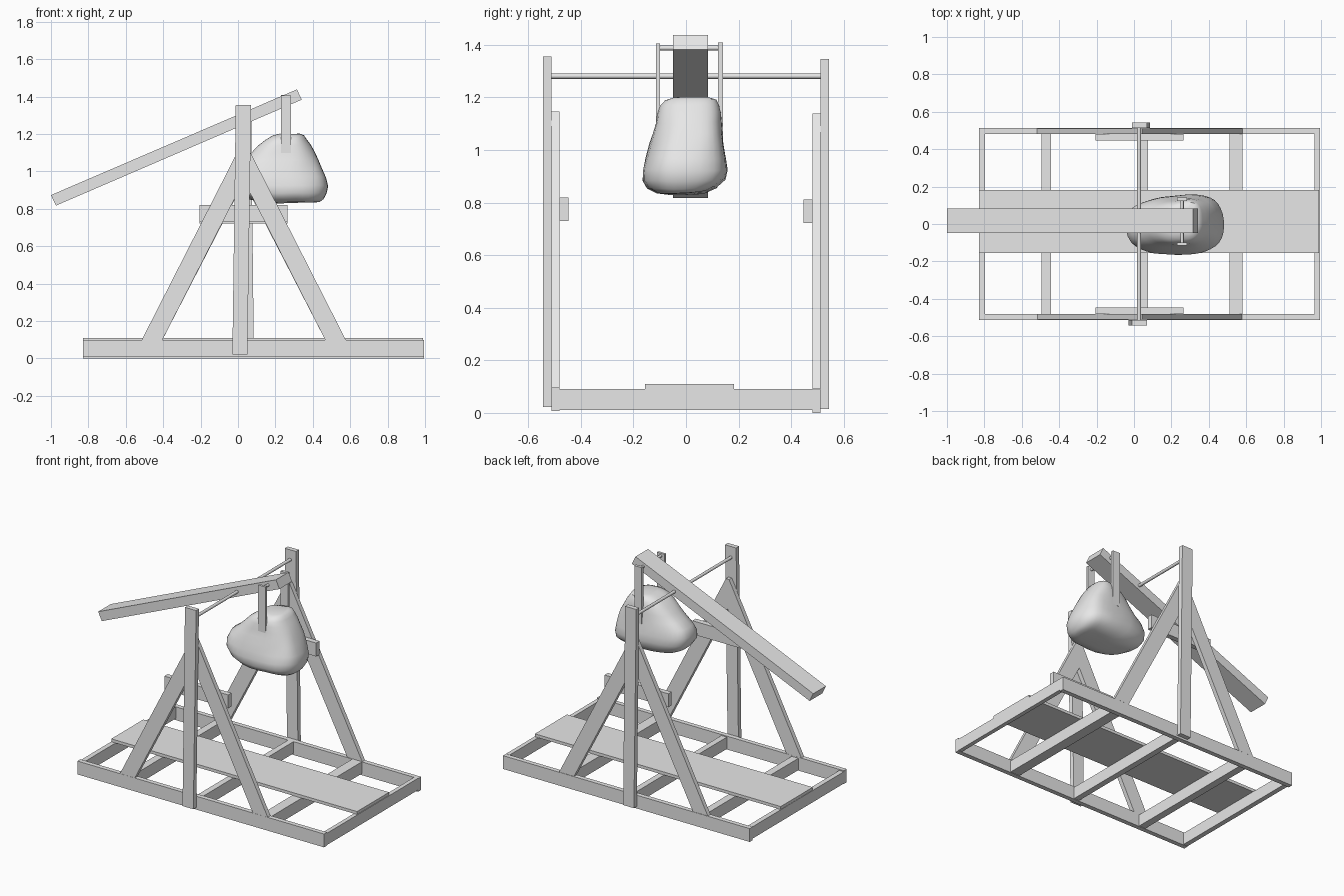
import bpy, bmesh, math, random
from mathutils import Vector, noise

if "Cube" in bpy.data.objects:
    bpy.data.objects.remove(bpy.data.objects["Cube"])

random.seed(4)
grey = bpy.data.materials.new("plain grey")
grey.diffuse_color = (0.8, 0.8, 0.8, 1)
grey.use_nodes = True
grey.node_tree.nodes["Principled BSDF"].inputs["Base Color"].default_value = grey.diffuse_color


def finish(name, bm):
    bmesh.ops.recalc_face_normals(bm, faces=bm.faces)
    me = bpy.data.meshes.new(name)
    bm.to_mesh(me)
    bm.free()
    me.materials.append(grey)
    ob = bpy.data.objects.new(name, me)
    bpy.context.collection.objects.link(ob)
    return ob


def prism(name, profile, y0, y1):
    """Extrude an x/z outline along y."""
    bm = bmesh.new()
    a = [bm.verts.new((x, y0, z)) for x, z in profile]
    b = [bm.verts.new((x, y1, z)) for x, z in profile]
    bm.faces.new(a)
    bm.faces.new(b[::-1])
    n = len(a)
    for i in range(n):
        j = (i + 1) % n
        bm.faces.new((a[i], b[i], b[j], a[j]))
    return finish(name, bm)


def box(name, x0, x1, y0, y1, z0, z1):
    return prism(name, [(x0, z0), (x1, z0), (x1, z1), (x0, z1)], y0, y1)


def rod(name, x, z, y0, y1, r, sides=16):
    pts = [(x + r * math.cos(i * math.tau / sides), z + r * math.sin(i * math.tau / sides))
           for i in range(sides)]
    ob = prism(name, pts, y0, y1)
    smooth(ob)
    return ob


def smooth(ob, angle=40):
    bpy.ops.object.select_all(action='DESELECT')
    ob.select_set(True)
    bpy.context.view_layer.objects.active = ob
    bpy.ops.object.shade_smooth_by_angle(angle=math.radians(angle))


# Side frames: rail, two braces, tie bar and upright on each side
for side, s, dz, foot in (("front", -1, 0.0, -0.03), ("back", 1, -0.008, 0.005)):
    def span(a, b):
        return min(s * a, s * b), max(s * a, s * b)
    box(side + "_rail", -0.83, 0.995, *span(0.481, 0.512), 0.008 + dz, 0.097 + dz)
    for end, d in (("left", -1), ("right", 1)):
        c = 0.031
        prism(f"{side}_{end}_brace",
              [(c + d * 0.55, 0.09), (c + d * 0.44, 0.09), (c, 0.95 + dz),
               (c, 1.147 + dz), (c + d * 0.012, 1.147 + dz)], *span(0.482, 0.511))
    box(side + "_tie_bar", -0.207, 0.265, *span(0.447, 0.482), 0.73 + dz, 0.82 + dz)
    prism(side + "_upright", [(foot, 0.022 + dz), (foot + 0.08, 0.022 + dz),
                              (0.07, 1.355 + dz), (-0.012, 1.355 + dz)], *span(0.512, 0.543))

# Cross members and plank of the base
for i, (x0, x1) in enumerate([(-0.83, -0.797), (-0.494, -0.445), (0.035, 0.075),
                              (0.51, 0.58), (0.966, 0.994)]):
    box(f"cross_member_{i + 1}", x0, x1, -0.482, 0.482, 0.011, 0.09)
box("base_plank", -0.828, 0.99, -0.156, 0.182, 0.09, 0.11)

# Axle and throwing arm
rod("axle", 0.027, 1.281, -0.515, 0.515, 0.01)
prism("throwing_arm", [(-1.0, 0.873), (-0.973, 0.817), (0.341, 1.383), (0.315, 1.438)],
      -0.049, 0.084)

# Hanger holding the counterweight
rod("hanger_pin", 0.257, 1.388, -0.112, 0.137, 0.009)
box("front_hanger_strap", 0.23, 0.284, -0.115, -0.099, 1.03, 1.406)
box("back_hanger_strap", 0.23, 0.284, 0.122, 0.141, 1.03, 1.408)

# Counterweight rock: lofted rounded sections (z, x range, y range)
sections = [(0.833, 0.20, 0.40, -0.07, 0.05), (0.838, 0.12, 0.44, -0.11, 0.09),
            (0.855, 0.04, 0.46, -0.145, 0.13), (0.885, -0.01, 0.473, -0.163, 0.165),
            (0.925, -0.035, 0.477, -0.163, 0.176), (0.97, -0.04, 0.467, -0.153, 0.172),
            (1.02, -0.02, 0.45, -0.138, 0.163), (1.06, 0.025, 0.435, -0.125, 0.157),
            (1.10, 0.07, 0.412, -0.115, 0.152), (1.14, 0.11, 0.387, -0.11, 0.148),
            (1.17, 0.15, 0.365, -0.10, 0.14), (1.19, 0.185, 0.352, -0.08, 0.128),
            (1.198, 0.22, 0.33, -0.05, 0.095)]
bm = bmesh.new()
rings, N = [], 36
for z, x0, x1, y0, y1 in sections:
    ring = []
    for i in range(N):
        a = i * math.tau / N
        c, s = math.cos(a), math.sin(a)
        u = math.copysign(abs(c) ** 0.72, c)
        v = math.copysign(abs(s) ** 0.72, s)
        x = (x0 + x1) / 2 + u * (x1 - x0) / 2
        y = (y0 + y1) / 2 + v * (y1 - y0) / 2
        if y > 0:                       # narrower at the back left
            y *= 1 - 0.14 * (1 - u)
        p = Vector((x, y, z))
        k = 1 + 0.035 * noise.noise(p * 9)
        ring.append(bm.verts.new((0.22 + (x - 0.22) * k, y * k, z + 0.01 * noise.noise(p * 7))))
    rings.append(ring)
for lo, hi in zip(rings, rings[1:]):
    for i in range(N):
        j = (i + 1) % N
        bm.faces.new((lo[i], lo[j], hi[j], hi[i]))
bm.faces.new(rings[0][::-1])
bm.faces.new(rings[-1])
smooth(finish("counterweight_rock", bm), 45)
